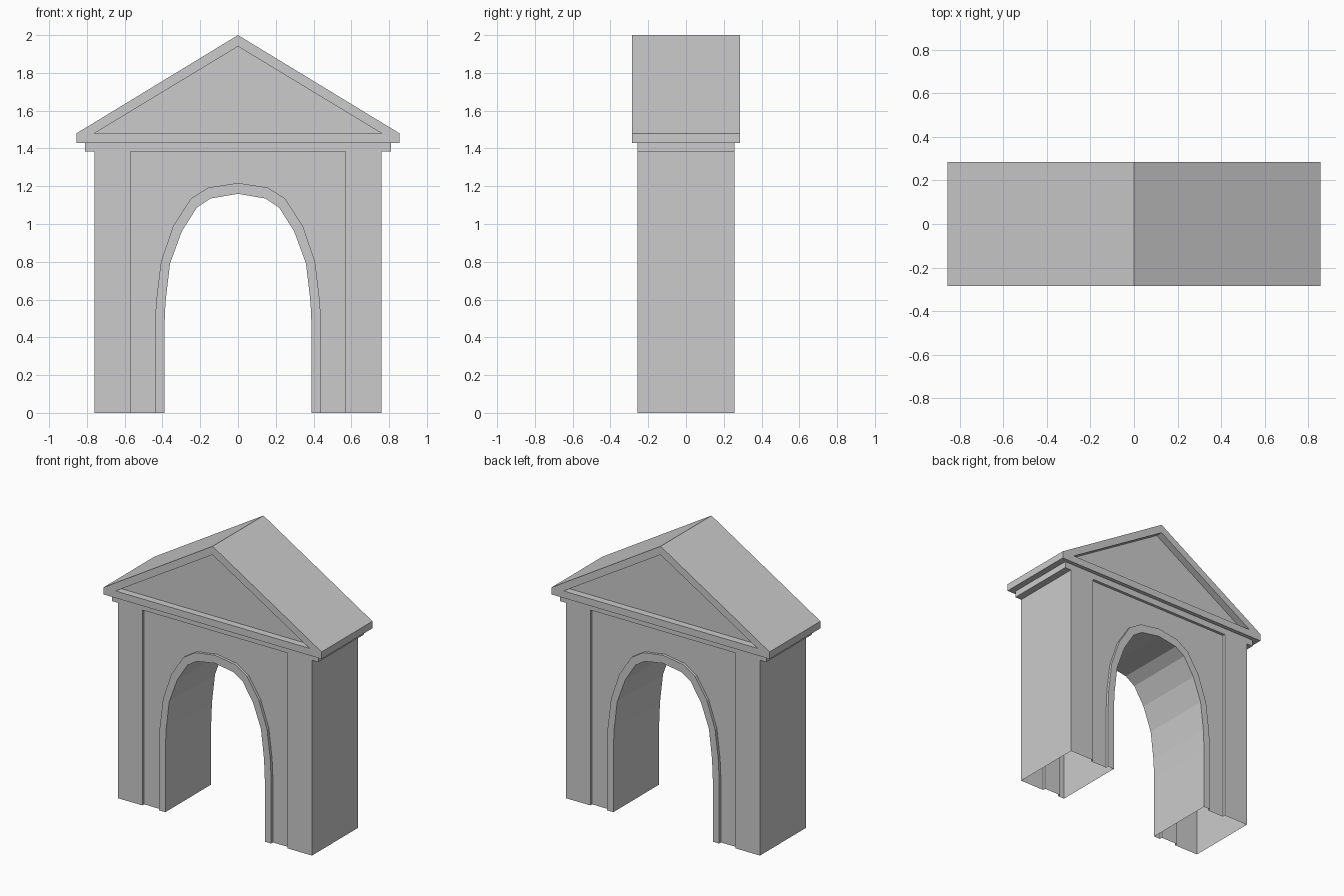
import bpy, bmesh

if "Cube" in bpy.data.objects:
    bpy.data.objects.remove(bpy.data.objects["Cube"])

WALL_Y, PANEL_Y, ROOF_Y, GABLE_Y = 0.257, 0.237, 0.285, 0.235
BAND_Z, EAVE_Z = 1.385, 1.43


def strip(bm, pts, y0, y1, closed=False):
    """Sweep an x-z path between two depths."""
    ends = pts[1:] + pts[:1] if closed else pts[1:]
    for a, b in zip(pts, ends):
        bm.faces.new([bm.verts.new((p[0], y, p[1]))
                      for p, y in ((a, y0), (b, y0), (b, y1), (a, y1))])


def plate(bm, pts, y):
    """Flat x-z polygon at depth y."""
    bm.faces.new([bm.verts.new((x, y, z)) for x, z in pts])


def flip(pts):
    return [(-x, z) for x, z in pts]


def finish(bm, name):
    bmesh.ops.remove_doubles(bm, verts=bm.verts, dist=0.0005)
    bmesh.ops.recalc_face_normals(bm, faces=bm.faces)
    mesh = bpy.data.meshes.new(name)
    bm.to_mesh(mesh)
    bm.free()
    obj = bpy.data.objects.new(name, mesh)
    bpy.context.collection.objects.link(obj)


def full_arch(half):
    """Right half from ground to crown, completed on the left."""
    return half + flip(half[:-1])[::-1]


inner = full_arch([(0.39, 0), (0.39, 0.44), (0.384, 0.585), (0.36, 0.79), (0.298, 0.96),
                   (0.218, 1.087), (0.145, 1.135), (0, 1.16)])
outer = full_arch([(0.44, 0), (0.44, 0.44), (0.434, 0.585), (0.408, 0.80), (0.343, 0.99),
                   (0.249, 1.135), (0.157, 1.193), (0, 1.217)])

# Arch wall: hollow shell, open underneath
bm = bmesh.new()
pilaster = [(0.57, 0), (0.76, 0), (0.76, BAND_Z), (0.57, BAND_Z)]
for s in (-1, 1):
    for pts in (pilaster, flip(pilaster)):
        plate(bm, pts, s * WALL_Y)
        strip(bm, [pts[0], pts[3]], s * WALL_Y, s * PANEL_Y)
    # recessed panel around the arch
    plate(bm, outer + [(-0.57, 0), (-0.57, BAND_Z), (0.57, BAND_Z), (0.57, 0)], s * PANEL_Y)
    # raised arch trim
    strip(bm, outer, s * PANEL_Y, s * WALL_Y)
    for i in range(len(inner) - 1):
        plate(bm, [inner[i], inner[i + 1], outer[i + 1], outer[i]], s * WALL_Y)
strip(bm, inner, -WALL_Y, WALL_Y)
for x in (-0.76, 0.76):
    strip(bm, [(x, 0), (x, BAND_Z)], -WALL_Y, WALL_Y)
finish(bm, "arch_wall")

# Band under the roof
bm = bmesh.new()
band = [(-0.81, BAND_Z), (0.81, BAND_Z), (0.81, EAVE_Z), (-0.81, EAVE_Z)]
strip(bm, band, -WALL_Y, WALL_Y, True)
for s in (-1, 1):
    plate(bm, band, s * WALL_Y)
finish(bm, "cornice_band")

# Gabled roof with a sunken triangle at both ends
bm = bmesh.new()
triangle = [(-0.76, 1.48), (0.76, 1.48), (0, 1.94)]
strip(bm, [(-0.855, EAVE_Z), (0.855, EAVE_Z), (0.855, 1.48), (0, 2), (-0.855, 1.48)],
      -ROOF_Y, ROOF_Y, True)
rake = [(0, 2), (0.855, 1.48), (0.76, 1.48), (0, 1.94)]
sill = [(-0.855, EAVE_Z), (0.855, EAVE_Z), (0.855, 1.48), (0.76, 1.48),
        (-0.76, 1.48), (-0.855, 1.48)]
for s in (-1, 1):
    for pts in (rake, flip(rake), sill):
        plate(bm, pts, s * ROOF_Y)
    strip(bm, triangle, s * ROOF_Y, s * GABLE_Y, True)
    plate(bm, triangle, s * GABLE_Y)
finish(bm, "gable_roof")
